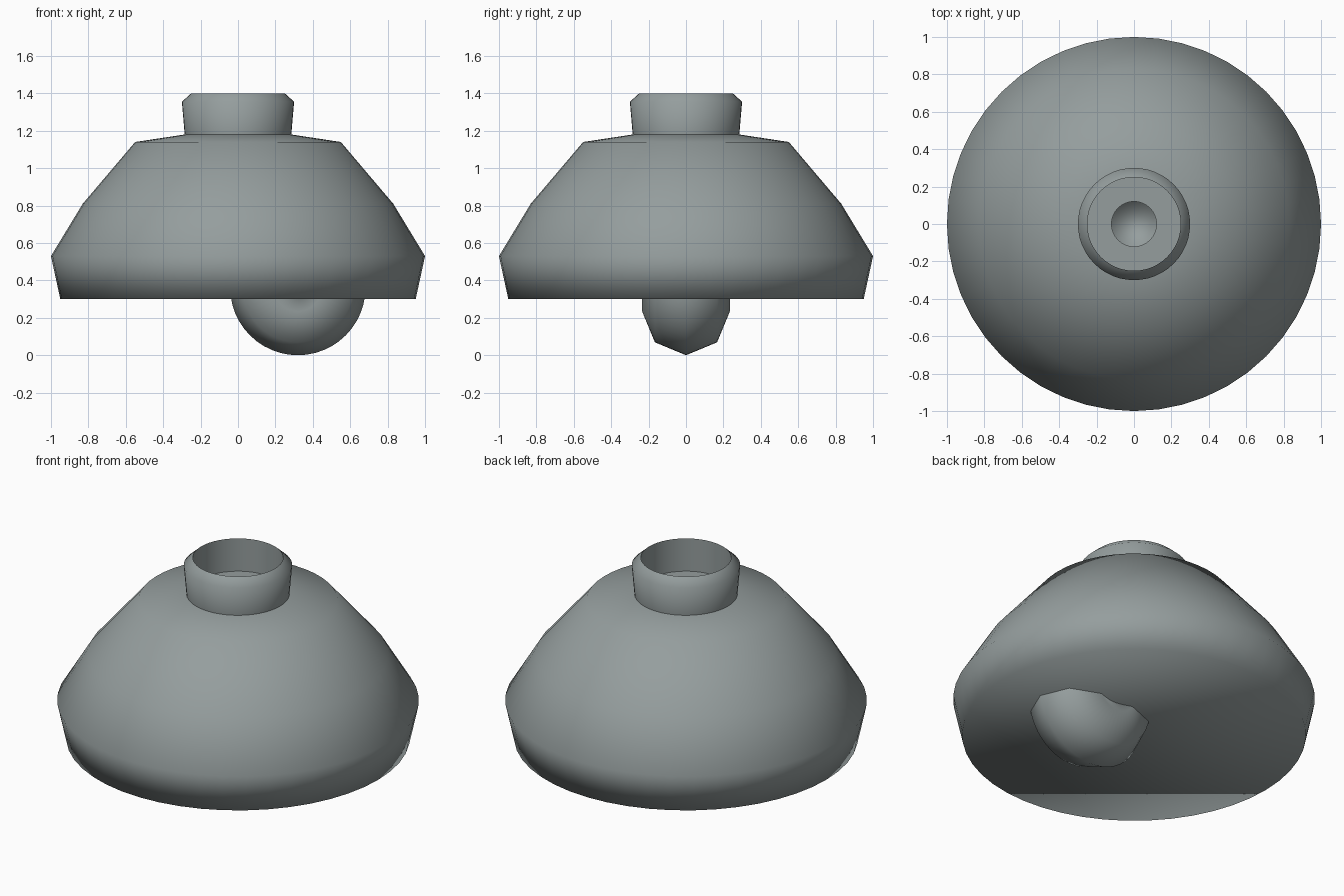
import bpy
import bmesh
import math

default = bpy.data.objects.get("Cube")
if default:
    bpy.data.objects.remove(default, do_unlink=True)

SEGMENTS = 48

# Single grey finish
grey = bpy.data.materials.new("cool_grey")
grey.use_nodes = True
colour = (0.30, 0.34, 0.34, 1)
grey.diffuse_color = colour
grey.node_tree.nodes["Principled BSDF"].inputs["Base Color"].default_value = colour


def lathe(name, profile, cap_start=False, cap_end=False, sharp_angle=None):
    """Spin a (radius, height) profile about z; bottom to top faces outward."""
    bm = bmesh.new()
    rings = []
    for radius, z in profile:
        angles = [2 * math.pi * i / SEGMENTS for i in range(SEGMENTS)]
        rings.append([bm.verts.new((radius * math.cos(a), radius * math.sin(a), z))
                      for a in angles])
    for low, high in zip(rings, rings[1:]):
        for i in range(SEGMENTS):
            j = (i + 1) % SEGMENTS
            bm.faces.new((low[i], low[j], high[j], high[i]))
    if cap_start:
        bm.faces.new(rings[0][::-1])
    if cap_end:
        bm.faces.new(rings[-1])
    mesh = bpy.data.meshes.new(name)
    bm.to_mesh(mesh)
    bm.free()
    obj = bpy.data.objects.new(name, mesh)
    bpy.context.collection.objects.link(obj)
    finish(obj, sharp_angle)
    return obj


def finish(obj, sharp_angle=None):
    """Apply the material and smooth shading."""
    obj.data.materials.append(grey)
    bpy.ops.object.select_all(action='DESELECT')
    obj.select_set(True)
    bpy.context.view_layer.objects.active = obj
    if sharp_angle is None:
        bpy.ops.object.shade_smooth()
    else:
        bpy.ops.object.shade_smooth_by_angle(angle=math.radians(sharp_angle))


# Domed housing with a closed, softly shaded underside
lathe("housing", [(0.95, 0.30), (1.0, 0.53), (0.83, 0.81), (0.55, 1.14), (0.285, 1.18)],
      cap_start=True)

# Flared collar with chamfered lip, bore and floor
lathe("collar", [(0.285, 1.18), (0.30, 1.355), (0.25, 1.40), (0.25, 1.20), (0.12, 1.20)],
      sharp_angle=60)

# Small blind socket in the collar floor
lathe("stem_socket", [(0.12, 1.20), (0.12, 1.10)], cap_end=True)

# Off-centre rounded wheel, turning about y, with dished sides
bpy.ops.mesh.primitive_torus_add(major_segments=SEGMENTS, minor_segments=8,
                                 major_radius=0.127, minor_radius=0.235,
                                 location=(0.32, 0, 0.362),
                                 rotation=(math.pi / 2, 0, 0))
wheel = bpy.context.object
wheel.name = "wheel"
finish(wheel)
